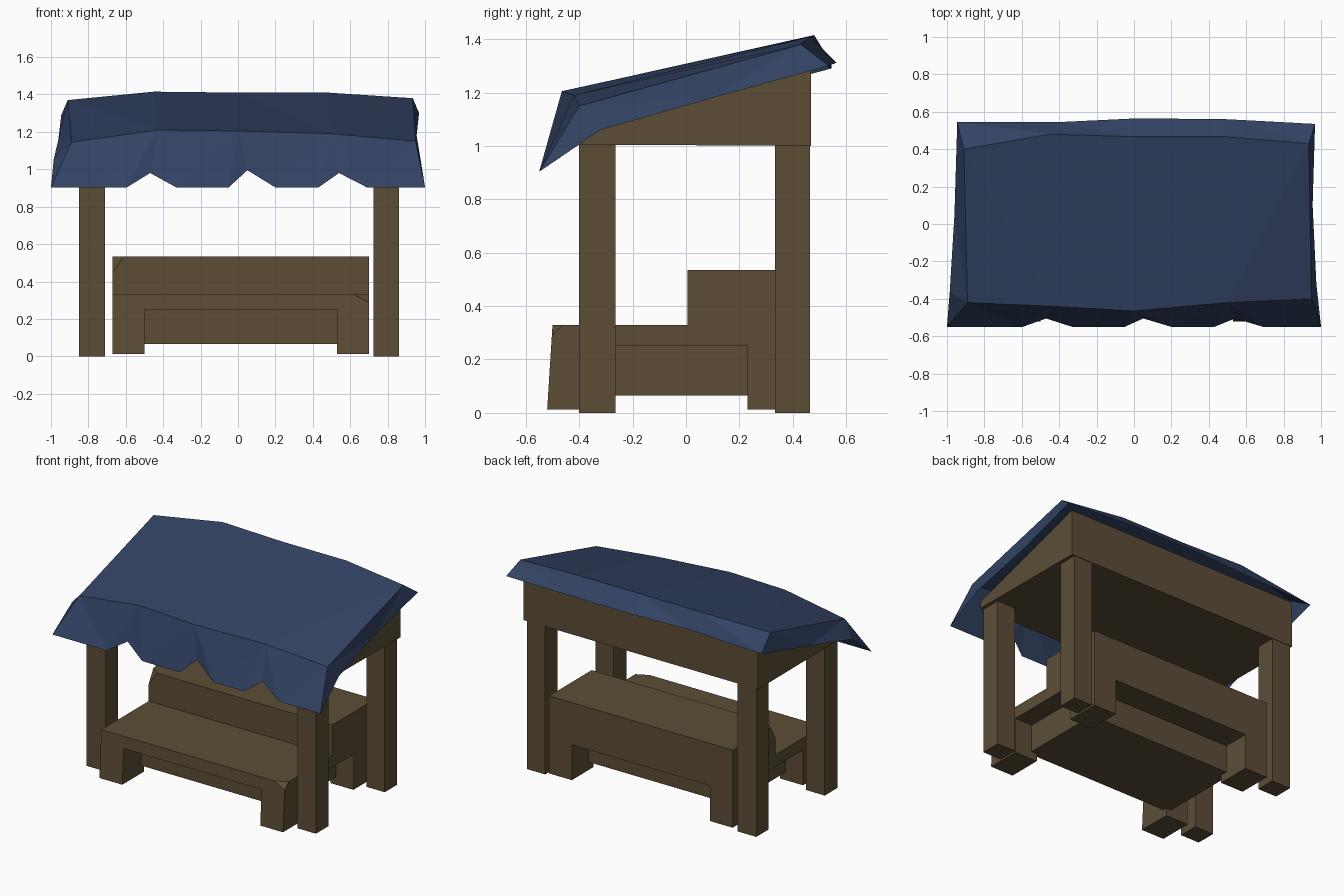
import bpy, bmesh
from mathutils import Vector

cube = bpy.data.objects.get("Cube")
if cube:
    bpy.data.objects.remove(cube, do_unlink=True)


def material(name, rgb):
    m = bpy.data.materials.new(name)
    m.use_nodes = True
    m.diffuse_color = (*rgb, 1)
    m.node_tree.nodes["Principled BSDF"].inputs["Base Color"].default_value = (*rgb, 1)
    return m


wood = material("brown wood", (0.107, 0.074, 0.037))
cloth = material("navy cloth", (0.032, 0.055, 0.125))


def finish(name, bm, mat):
    mesh = bpy.data.meshes.new(name)
    bmesh.ops.recalc_face_normals(bm, faces=bm.faces)
    bm.to_mesh(mesh)
    bm.free()
    mesh.materials.append(mat)
    ob = bpy.data.objects.new(name, mesh)
    bpy.context.collection.objects.link(ob)
    return ob


def prism(name, x0, x1, profile, chip=None):
    """Extrude a (y, z) profile along x; chip = (corner, size) slices a corner off."""
    bm = bmesh.new()
    face = bm.faces.new([bm.verts.new((x0, y, z)) for y, z in profile])
    ext = bmesh.ops.extrude_face_region(bm, geom=[face])["geom"]
    bmesh.ops.translate(bm, vec=(x1 - x0, 0, 0),
                        verts=[v for v in ext if isinstance(v, bmesh.types.BMVert)])
    bmesh.ops.recalc_face_normals(bm, faces=bm.faces)
    if chip:
        corner, size = Vector(chip[0]), chip[1]
        normal = -Vector([1 / s for s in size])
        cut = bmesh.ops.bisect_plane(
            bm, geom=bm.verts[:] + bm.edges[:] + bm.faces[:],
            plane_co=corner + Vector((size[0], 0, 0)), plane_no=normal, clear_outer=True)
        edges = [e for e in cut["geom_cut"] if isinstance(e, bmesh.types.BMEdge)]
        bmesh.ops.holes_fill(bm, edges=edges)
    return finish(name, bm, wood)


def rect(y0, y1, z0, z1):
    return [(y0, z0), (y1, z0), (y1, z1), (y0, z1)]


# Corner posts
for side, x0, x1 in (("right", -0.85, -0.71), ("left", 0.725, 0.862)):
    prism("front_post_" + side, x0, x1, rect(-0.4, -0.265, 0, 1.01))
    prism("back_post_" + side, x0, x1, rect(0.333, 0.465, 0, 1.01))

# Solid sloping roof frame
prism("roof_frame", -0.865, 0.885, [(-0.4, 1.005), (0.468, 1.0), (0.468, 1.31), (-0.4, 1.05)])

# Stepped counter with a clipped corner on each step
prism("counter_shelf", -0.67, 0.70, [(-0.505, 0.25), (0.46, 0.25), (0.46, 0.33), (-0.5, 0.33)],
      chip=((0.70, -0.5, 0.33), (-0.08, 0.04, -0.04)))
prism("counter_back_step", -0.67, 0.70, rect(0.005, 0.46, 0.33, 0.535),
      chip=((-0.67, 0.005, 0.535), (0.06, 0.05, -0.09)))
prism("counter_core", -0.54, 0.57, rect(-0.32, 0.28, 0.065, 0.25))

# Counter feet, the front pair leaning outwards
for side, x0, x1 in (("right", -0.67, -0.50), ("left", 0.53, 0.70)):
    prism("front_foot_" + side, x0, x1,
          [(-0.52, 0.012), (-0.29, 0.012), (-0.29, 0.25), (-0.505, 0.25)])
    prism("back_foot_" + side, x0, x1, rect(0.23, 0.46, 0.012, 0.25))

# Cloth canopy: sagging top, drooping sides and back, scalloped front hem
bm = bmesh.new()


def row(points):
    return [bm.verts.new(p) for p in points]


back = row([(-0.91, 0.40, 1.37), (-0.45, 0.48, 1.415), (0, 0.467, 1.41),
            (0.48, 0.467, 1.41), (0.935, 0.43, 1.38)])
front = row([(-0.89, -0.42, 1.145), (-0.43, -0.44, 1.21), (0, -0.465, 1.205),
             (0.5, -0.42, 1.19), (0.95, -0.40, 1.15)])
back_hem = row([(-0.945, 0.545, 1.29), (-0.4, 0.545, 1.31), (0.02, 0.565, 1.31),
                (0.5, 0.56, 1.31), (0.968, 0.535, 1.3)])

hem_x = (-1, -0.595, -0.47, -0.33, -0.05, 0.05, 0.2, 0.43, 0.54, 0.69, 1)
peaks = {2: 0.98, 5: 0.995, 8: 0.98}
hem = row([(x, -0.505 if i in peaks else -0.55, peaks.get(i, 0.903))
           for i, x in enumerate(hem_x)])
side_hem = [row([(-0.985, -0.36, 1.055), (-0.96, 0.05, 1.16)]),
            row([(0.975, -0.32, 1.06), (0.955, 0.1, 1.18)])]

for i in range(4):
    bm.faces.new((front[i], front[i + 1], back[i + 1], back[i]))
    bm.faces.new((back[i], back[i + 1], back_hem[i + 1], back_hem[i]))
for i, (a, b) in enumerate(((0, 2), (2, 5), (5, 8), (8, 10))):
    bm.faces.new([front[i + 1], front[i]] + hem[a:b + 1])
for end, (near, far) in zip((0, -1), side_hem):
    f, k = front[end], back[end]
    for tri in ((f, hem[end], near), (f, near, far), (f, far, k), (k, far, back_hem[end])):
        bm.faces.new(tri)
bmesh.ops.triangulate(bm, faces=bm.faces)
finish("cloth_canopy", bm, cloth)
